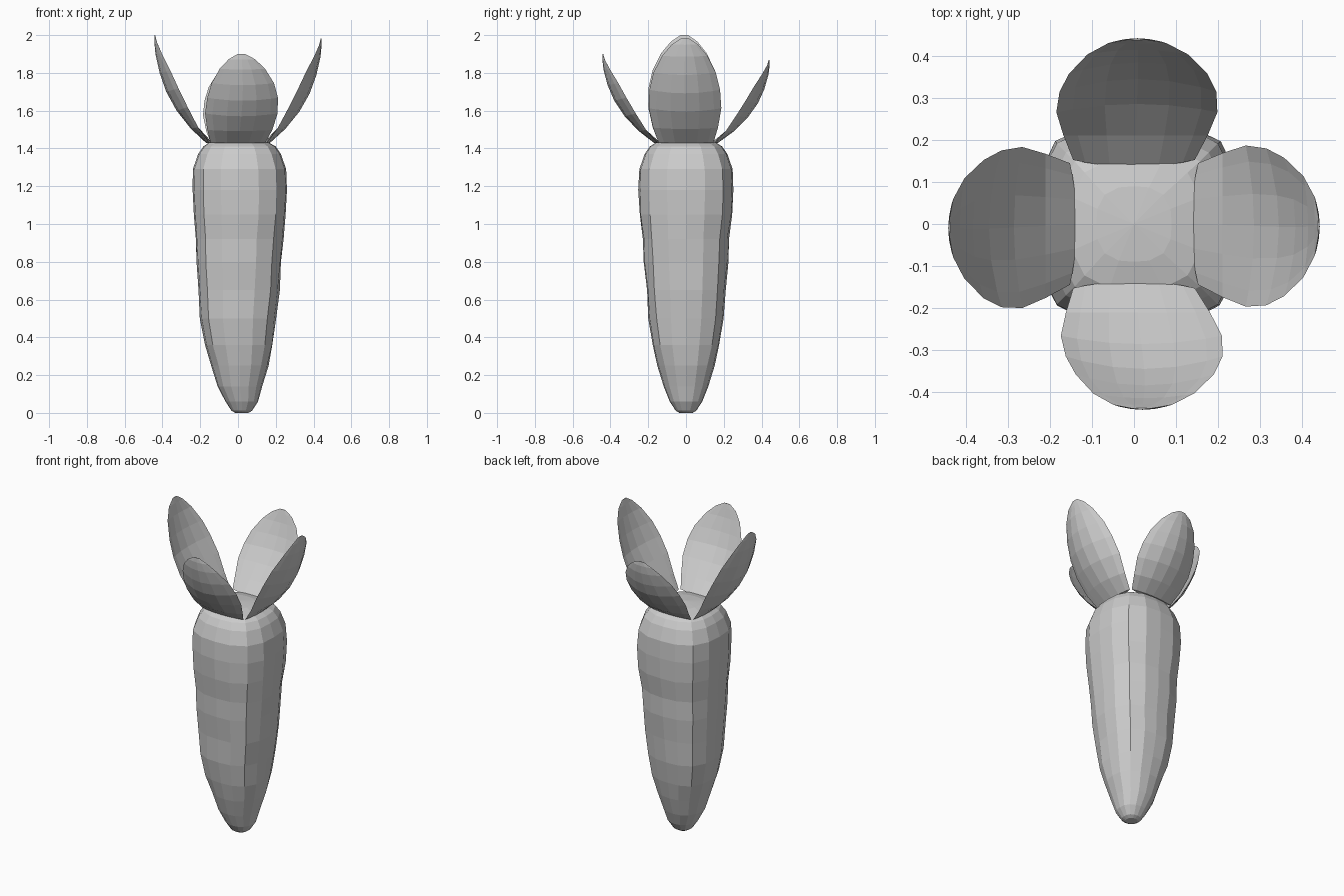
import bpy, bmesh, random
from math import cos, sin, pi, radians

if "Cube" in bpy.data.objects:
    bpy.data.objects.remove(bpy.data.objects["Cube"])

random.seed(4)


def finish(name, bm):
    bmesh.ops.remove_doubles(bm, verts=bm.verts, dist=0.0005)
    bmesh.ops.recalc_face_normals(bm, faces=bm.faces)
    me = bpy.data.meshes.new(name)
    bm.to_mesh(me)
    bm.free()
    ob = bpy.data.objects.new(name, me)
    bpy.context.collection.objects.link(ob)
    return ob


# Root: tapering rounded-square body, (z, half width, centre x)
PROFILE = [(0.0, 0.035, 0.02), (0.012, 0.055, 0.02), (0.06, 0.086, 0.02),
           (0.14, 0.118, 0.01), (0.25, 0.152, 0.01), (0.36, 0.178, 0.005),
           (0.50, 0.200, 0.0), (0.65, 0.214, 0.005), (0.80, 0.225, 0.005),
           (0.92, 0.232, 0.007), (1.05, 0.245, 0.01), (1.18, 0.252, 0.01),
           (1.29, 0.247, 0.008), (1.37, 0.219, 0.008), (1.41, 0.192, 0.008),
           (1.432, 0.158, 0.005), (1.448, 0.09, 0.0)]
SIDES = 16


def build_root():
    bm = bmesh.new()
    rings = []
    for z, r, cx in PROFILE:
        ring = []
        n = 2.75 if z > 0.3 else 2.3
        for i in range(SIDES):
            a = 2 * pi * i / SIDES
            c, s = cos(a), sin(a)
            k = r / (abs(c) ** n + abs(s) ** n) ** (1 / n)
            # shallow dents on the front and back faces
            if abs(s) > 0.9 and z in (0.65, 0.92):
                k -= 0.006
            if 0.3 < z < 1.2:
                k += random.uniform(-0.003, 0.003)
            ring.append(bm.verts.new((cx + k * c, k * s, z)))
        rings.append(ring)
    for lo, hi in zip(rings, rings[1:]):
        for i in range(SIDES):
            j = (i + 1) % SIDES
            bm.faces.new((lo[i], lo[j], hi[j], hi[i]))
    bm.faces.new(rings[0][::-1])
    top = bm.verts.new((0, 0, 1.455))
    for i in range(SIDES):
        bm.faces.new((rings[-1][i], rings[-1][(i + 1) % SIDES], top))
    return finish("root", bm)


# Leaf: cupped blade, (outward, height, half width, cup depth, thickness)
BLADE = [(0.17, 0.0, 0.145, 0.02, 0.04), (0.25, 0.075, 0.172, 0.045, 0.045),
         (0.325, 0.17, 0.192, 0.068, 0.045), (0.38, 0.27, 0.187, 0.075, 0.04),
         (0.415, 0.37, 0.165, 0.066, 0.035), (0.437, 0.47, 0.12, 0.038, 0.025),
         (0.443, 0.535, 0.07, 0.014, 0.015), (0.442, 0.57, 0.02, 0.002, 0.004)]
COLS = [-1, -0.8, -0.4, 0, 0.4, 0.8, 1]


def build_leaf(name, angle, height, shift):
    bm = bmesh.new()
    ca, sa = cos(radians(angle)), sin(radians(angle))
    nr, nz = -0.86, 0.45     # inward-facing direction of the blade

    def layer(side):
        rows = []
        for t, (r, h, w, cup, thick) in enumerate(BLADE):
            f = t / (len(BLADE) - 1)
            row = []
            for u in COLS:
                d = cup * u * u + side * thick * (1 - u * u)
                x = r + nr * d
                y = w * u + shift * min(1, 2 * f) * (1 - 0.5 * f)
                z = 1.43 + (h + nz * d * min(1, 3 * f) * (1 - f)) * height
                row.append(bm.verts.new((x * ca - y * sa, x * sa + y * ca, z)))
            rows.append(row)
        for a, b in zip(rows, rows[1:]):
            for i in range(len(COLS) - 1):
                bm.faces.new((a[i], a[i + 1], b[i + 1], b[i]))
        return rows

    outer, inner = layer(0), layer(1)
    # close base and tip
    for k in (0, -1):
        for i in range(len(COLS) - 1):
            bm.faces.new((outer[k][i], outer[k][i + 1],
                          inner[k][i + 1], inner[k][i]))
    return finish(name, bm)


build_root()
for name, angle, height, shift in (("leaf_right", 0, 0.97, -0.01),
                                   ("leaf_back", 90, 0.77, -0.014),
                                   ("leaf_left", 180, 1.0, 0.017),
                                   ("leaf_front", 270, 0.825, 0.036)):
    build_leaf(name, angle, height, shift)
